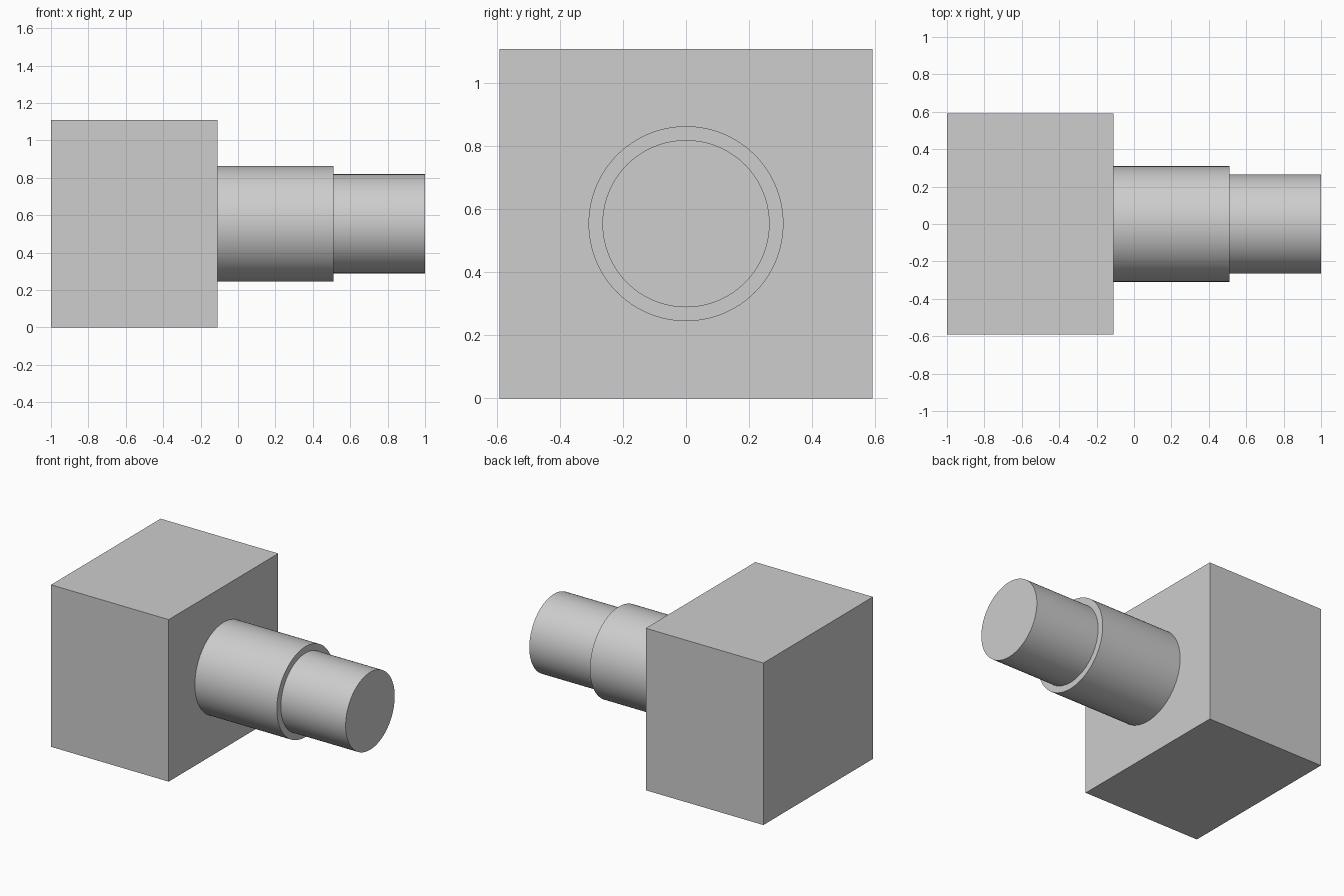
import bpy
import math

if "Cube" in bpy.data.objects:
    bpy.data.objects.remove(bpy.data.objects["Cube"])

# Single grey for the whole model
grey = bpy.data.materials.new("light_grey")
grey.diffuse_color = (0.61, 0.61, 0.61, 1.0)
grey.use_nodes = True
grey.node_tree.nodes["Principled BSDF"].inputs["Base Color"].default_value = grey.diffuse_color

AXIS_Z = 0.554   # height of the shaft axis, half the block height


def finish(name):
    obj = bpy.context.object
    obj.name = name
    obj.data.materials.append(grey)
    return obj


def shaft(name, x0, x1, radius):
    """Smooth-sided cylinder running along x."""
    bpy.ops.mesh.primitive_cylinder_add(
        vertices=128, radius=radius, depth=x1 - x0,
        location=((x0 + x1) / 2, 0, AXIS_Z), rotation=(0, math.pi / 2, 0))
    finish(name)
    bpy.ops.object.transform_apply(location=False, rotation=True, scale=True)
    bpy.ops.object.shade_smooth_by_angle(angle=math.radians(30))


# Square block
bpy.ops.mesh.primitive_cube_add(size=1, location=(-0.555, 0, AXIS_Z))
block = finish("block")
block.scale = (0.89, 1.184, 2 * AXIS_Z)
bpy.ops.object.transform_apply(location=False, rotation=False, scale=True)

# Stepped shaft: wide collar, then narrower tip
shaft("shaft_collar", -0.11, 0.51, 0.309)
shaft("shaft_tip", 0.51, 1.0, 0.265)
